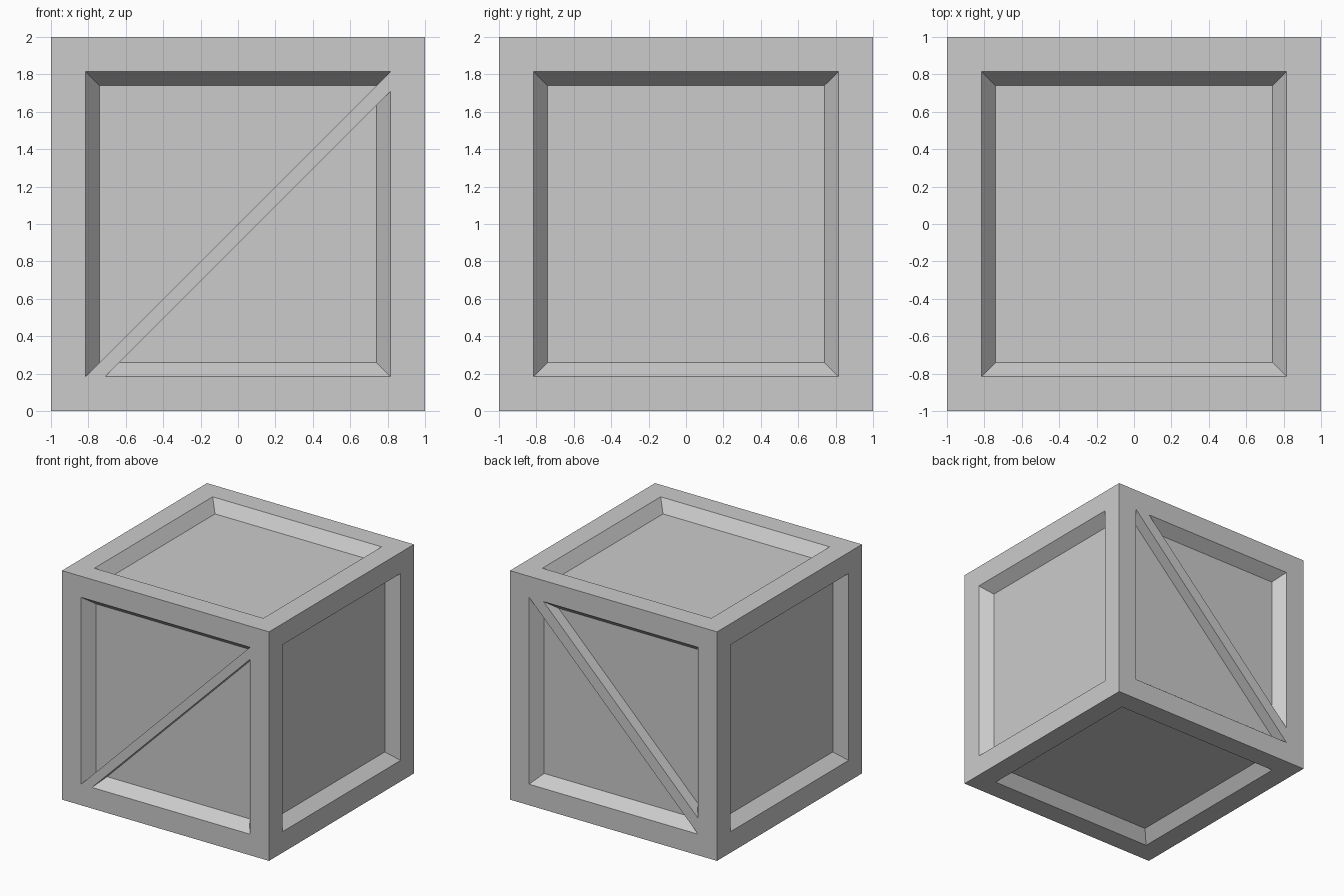
import bpy
import bmesh

if "Cube" in bpy.data.objects:
    bpy.data.objects.remove(bpy.data.objects["Cube"])

HALF = 1.0      # half size of the crate
OPEN = 0.816    # half size of each panel opening
INNER = 0.74    # half size of each recessed panel
DEPTH = 0.10    # depth of the recess


def add_object(name, bm):
    bmesh.ops.recalc_face_normals(bm, faces=bm.faces[:])
    mesh = bpy.data.meshes.new(name)
    bm.to_mesh(mesh)
    bm.free()
    obj = bpy.data.objects.new(name, mesh)
    bpy.context.collection.objects.link(obj)
    obj.location.z = HALF
    return obj


# crate body: cube with a sloped recess in all six faces
bm = bmesh.new()
bmesh.ops.create_cube(bm, size=2 * HALF)
panels = bm.faces[:]
bmesh.ops.inset_individual(bm, faces=panels, thickness=HALF - OPEN, use_even_offset=True)
bmesh.ops.inset_individual(bm, faces=panels, thickness=OPEN - INNER, use_even_offset=True)
for f in panels:
    n = f.normal.copy()
    bmesh.ops.translate(bm, verts=f.verts[:], vec=-n * DEPTH)
add_object("crate_body", bm)


def brace(name, y_outer, y_inner, profile):
    """Flat board with an x-z profile, flush with the frame."""
    bm = bmesh.new()
    face = bm.faces.new([bm.verts.new((x, y_outer, z)) for x, z in profile])
    ext = bmesh.ops.extrude_face_region(bm, geom=[face], use_keep_orig=True)
    moved = [g for g in ext["geom"] if isinstance(g, bmesh.types.BMVert)]
    bmesh.ops.translate(bm, verts=moved, vec=(0, y_inner - y_outer, 0))
    return add_object(name, bm)


# diagonal braces: front one lies below the diagonal, back one above it
a, wf, wb = OPEN, 0.106, 0.14
brace("front_brace", -HALF, -HALF + DEPTH,
      [(-a, -a), (-a + wf, -a), (a, a - wf), (a, a)])
brace("back_brace", HALF, HALF - DEPTH,
      [(-a, -a), (a, a), (a - wb, a), (-a, -a + wb)])
